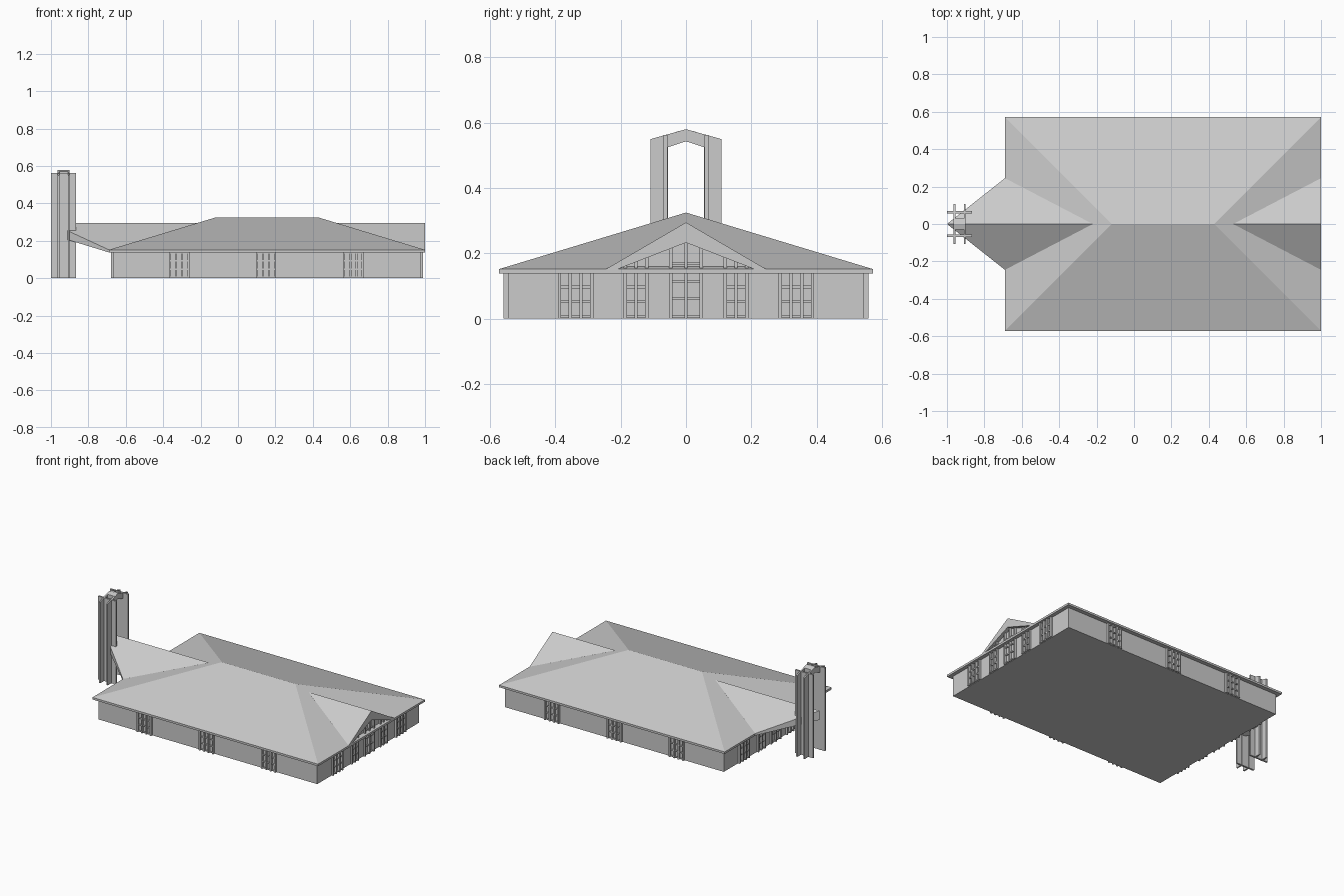
import bpy, bmesh

cube = bpy.data.objects.get("Cube")
if cube:
    bpy.data.objects.remove(cube)

grey = bpy.data.materials.new("light_grey")
grey.use_nodes = True
tone = (0.6, 0.6, 0.6, 1)
grey.diffuse_color = tone
grey.node_tree.nodes["Principled BSDF"].inputs["Base Color"].default_value = tone


def add_mesh(name, bm):
    bmesh.ops.recalc_face_normals(bm, faces=bm.faces[:])
    mesh = bpy.data.meshes.new(name)
    bm.to_mesh(mesh)
    bm.free()
    mesh.materials.append(grey)
    obj = bpy.data.objects.new(name, mesh)
    bpy.context.collection.objects.link(obj)
    return obj


def box(bm, x, y, z):
    made = bmesh.ops.create_cube(bm, size=1)["verts"]
    for v in made:
        v.co = [lo + (c + 0.5) * (hi - lo) for c, (lo, hi) in zip(v.co, (x, y, z))]


def prism(bm, profile, x0, x1):
    """Extrude a (y, z) profile along x."""
    a = [bm.verts.new((x0, y, z)) for y, z in profile]
    b = [bm.verts.new((x1, y, z)) for y, z in profile]
    bm.faces.new(a)
    bm.faces.new(b)
    for i in range(len(a)):
        j = (i + 1) % len(a)
        bm.faces.new((a[i], a[j], b[j], b[i]))


X0, X1, Y = -0.665, 0.975, 0.545      # wall planes
EAVE, SOFFIT = 0.152, 0.138
GABLE_Y, APEX, RIDGE = 0.245, 0.233, 0.295
OUT, BAR = 0.013, 0.01                # frame depth and width


def soffit_at(y):
    return max(SOFFIT, APEX - (APEX - SOFFIT) * abs(y) / GABLE_Y)


# Walls, rising into the gables
bm = bmesh.new()
half = [(Y, 0), (Y, SOFFIT), (GABLE_Y, SOFFIT)]
prism(bm, half + [(0, APEX)] + [(-y, z) for y, z in reversed(half)], X0, X1)
add_mesh("walls", bm)

# Main hipped roof with a thin fascia
bm = bmesh.new()
low, top = [[bm.verts.new((x, y, z)) for x, y in
             ((-0.69, -0.572), (1, -0.572), (1, 0.572), (-0.69, 0.572))]
            for z in (SOFFIT, EAVE)]
r0, r1 = bm.verts.new((-0.12, 0, 0.325)), bm.verts.new((0.43, 0, 0.325))
bm.faces.new(low)
for i in range(4):
    j = (i + 1) % 4
    bm.faces.new((low[i], low[j], top[j], top[i]))
for f in ((top[0], top[1], r1, r0), (top[1], top[2], r1),
          (top[2], top[3], r0, r1), (top[3], top[0], r0)):
    bm.faces.new(f)
add_mesh("main_roof", bm)


def gable_roof(name, eave_x, tip_x, valley_x, wall_x):
    """Gable with a tapered fascia, its ridge running back into the hip."""
    bm = bmesh.new()
    v = bm.verts.new
    valley = v((valley_x, 0, RIDGE))
    tip, tip_low = v((tip_x, 0, RIDGE)), v((tip_x, 0, APEX))
    back = v((wall_x, 0, APEX))
    for s in (-1, 1):
        eave = v((eave_x, s * GABLE_Y, EAVE))
        eave_low = v((eave_x, s * GABLE_Y, SOFFIT))
        back_low = v((wall_x, s * GABLE_Y, SOFFIT))
        bm.faces.new((valley, tip, eave))
        bm.faces.new((tip, tip_low, eave_low, eave))
        bm.faces.new((tip_low, back, back_low, eave_low))
        bm.faces.new((valley, eave, eave_low, back_low))
        bm.faces.new((valley, back_low, back))
    add_mesh(name, bm)


gable_roof("gable_roof", 1.0, 1.0, 0.53, 0.95)
gable_roof("prow_roof", -0.69, -1.0, -0.22, -0.64)

# Side windows: upright fins with shallower crossbars
for name, s in (("front_windows", -1), ("back_windows", 1)):
    bm = bmesh.new()
    for cx in (-0.315, 0.15, 0.617):
        for i in range(4):
            x = cx + (i - 1.5) * 0.033
            box(bm, (x - BAR / 2, x + BAR / 2), sorted((s * (Y - 0.01), s * (Y + OUT))), (0, SOFFIT))
        for z in (0.003, 0.045, 0.09, 0.132):
            box(bm, (cx - 0.05, cx + 0.05), sorted((s * (Y - 0.01), s * (Y + 0.008))), (z, z + 0.007))
    add_mesh(name, bm)

# End windows: centre light, tall pairs and triple lights
groups = [(0, 2, 0.047, 0.054)]
for s in (-1, 1):
    groups += [(s * 0.153, 2, 0.033, 0.045), (s * 0.338, 3, 0.033, 0.045)]
for name, wall, s in (("right_end_windows", X0, -1), ("left_end_windows", X1, 1)):
    bm = bmesh.new()
    for cy, columns, pitch, rise in groups:
        for i in range(columns + 1):
            y = cy + (i - columns / 2) * pitch
            box(bm, sorted((wall - s * 0.01, wall + s * OUT)), (y - BAR / 2, y + BAR / 2), (0, soffit_at(y) + 0.002))
        reach = columns * pitch / 2
        z = 0.003
        while z < soffit_at(abs(cy) + reach):
            box(bm, sorted((wall - s * 0.01, wall + s * 0.008)), (cy - reach, cy + reach), (z, z + 0.008))
            z += rise
    add_mesh(name, bm)

# Bell tower: two arched fins crossed by long side plates
for name, x in (("tower_outer_arch", -0.965), ("tower_inner_arch", -0.91)):
    bm = bmesh.new()
    for s in (-1, 1):
        prism(bm, [(s * 0.108, 0), (s * 0.108, 0.55), (0, 0.58), (0, 0.543),
                   (s * 0.055, 0.525), (s * 0.055, 0)], x, x + 0.01)
    add_mesh(name, bm)
for name, s in (("tower_front_plate", -1), ("tower_back_plate", 1)):
    bm = bmesh.new()
    box(bm, (-1, -0.865), sorted((s * 0.057, s * 0.069)), (0, 0.563))
    add_mesh(name, bm)
bm = bmesh.new()
for s in (-1, 1):
    prism(bm, [(0, 0.58), (s * 0.03, 0.572), (s * 0.03, 0.534), (0, 0.543)], -0.96, -0.905)
add_mesh("tower_cap", bm)
